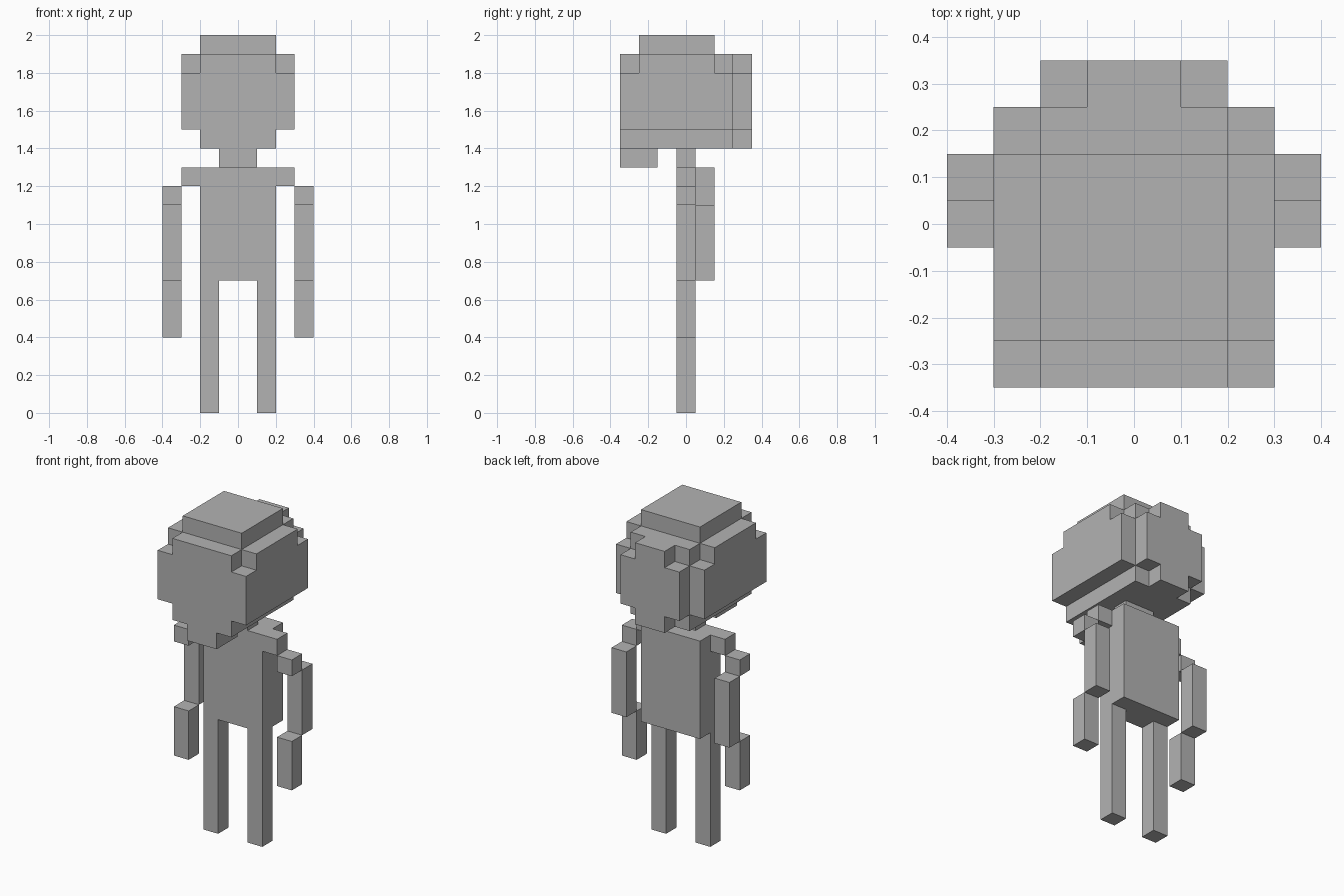
import bpy
import bmesh
from itertools import product
from mathutils import Vector

CELL = 0.1

if "Cube" in bpy.data.objects:
    bpy.data.objects.remove(bpy.data.objects["Cube"], do_unlink=True)

grey = bpy.data.materials.new("plain grey")
grey.use_nodes = True
tone = (0.45, 0.45, 0.45, 1)
grey.diffuse_color = tone
grey.node_tree.nodes["Principled BSDF"].inputs["Base Color"].default_value = tone


def fill(xs, ys, zs):
    """Grid cells inside a block given by its start and end on each axis."""
    return set(product(range(*xs), range(*ys), range(*zs)))


def block_part(name, *blocks):
    """Join blocks into one skin: keep outer faces only, merge flat areas."""
    cells = set().union(*(fill(*b) for b in blocks))
    bm = bmesh.new()
    for cell in cells:
        for axis, side in product(range(3), (-1, 1)):
            step = [0, 0, 0]
            step[axis] = side
            if tuple(c + s for c, s in zip(cell, step)) in cells:
                continue
            normal = Vector(step)
            u = Vector((step[2], step[0], step[1]))
            v = normal.cross(u)
            # depth cells are shifted by half a cell to centre the model
            middle = Vector(cell) + Vector((0.5, 0, 0.5)) + normal / 2
            corners = (-u - v, u - v, u + v, v - u)
            bm.faces.new([bm.verts.new((middle + c / 2) * CELL) for c in corners])
    bmesh.ops.remove_doubles(bm, verts=bm.verts, dist=CELL / 100)
    bmesh.ops.dissolve_limit(bm, angle_limit=0.01, verts=bm.verts, edges=bm.edges)
    bmesh.ops.recalc_face_normals(bm, faces=bm.faces)
    mesh = bpy.data.meshes.new(name)
    bm.to_mesh(mesh)
    bm.free()
    mesh.materials.append(grey)
    obj = bpy.data.objects.new(name, mesh)
    bpy.context.collection.objects.link(obj)
    return obj


def pair(name, xs, ys, zs):
    """The same block on the left and mirrored on the right."""
    block_part("left_" + name, (xs, ys, zs))
    block_part("right_" + name, ((-xs[1], -xs[0]), ys, zs))


# Head: stepped skull with crown, chin and a raised back plate
wide, medium, narrow = (-3, 3), (-2, 2), (-1, 1)
block_part(
    "head",
    (wide, (-3, 3), (15, 18)),      # main skull
    (medium, (-3, 3), (14, 19)),    # brow, rear rim and lower jaw
    (wide, (-2, 2), (18, 19)),      # temples
    (medium, (-2, 2), (19, 20)),    # crown
    (narrow, (-3, -1), (13, 14)),   # chin
    (medium, (3, 4), (15, 18)),     # back plate
    (narrow, (3, 4), (14, 19)),
)

# Body
block_part("neck", (narrow, (0, 1), (13, 14)))
block_part(
    "torso",
    (medium, (0, 2), (7, 13)),
    (wide, (0, 1), (12, 13)),       # shoulders
)

# Limbs
pair("upper_arm", (3, 4), (0, 1), (11, 12))
pair("forearm", (3, 4), (1, 2), (7, 11))
pair("hand", (3, 4), (0, 1), (4, 7))
pair("leg", (1, 2), (0, 1), (0, 7))
